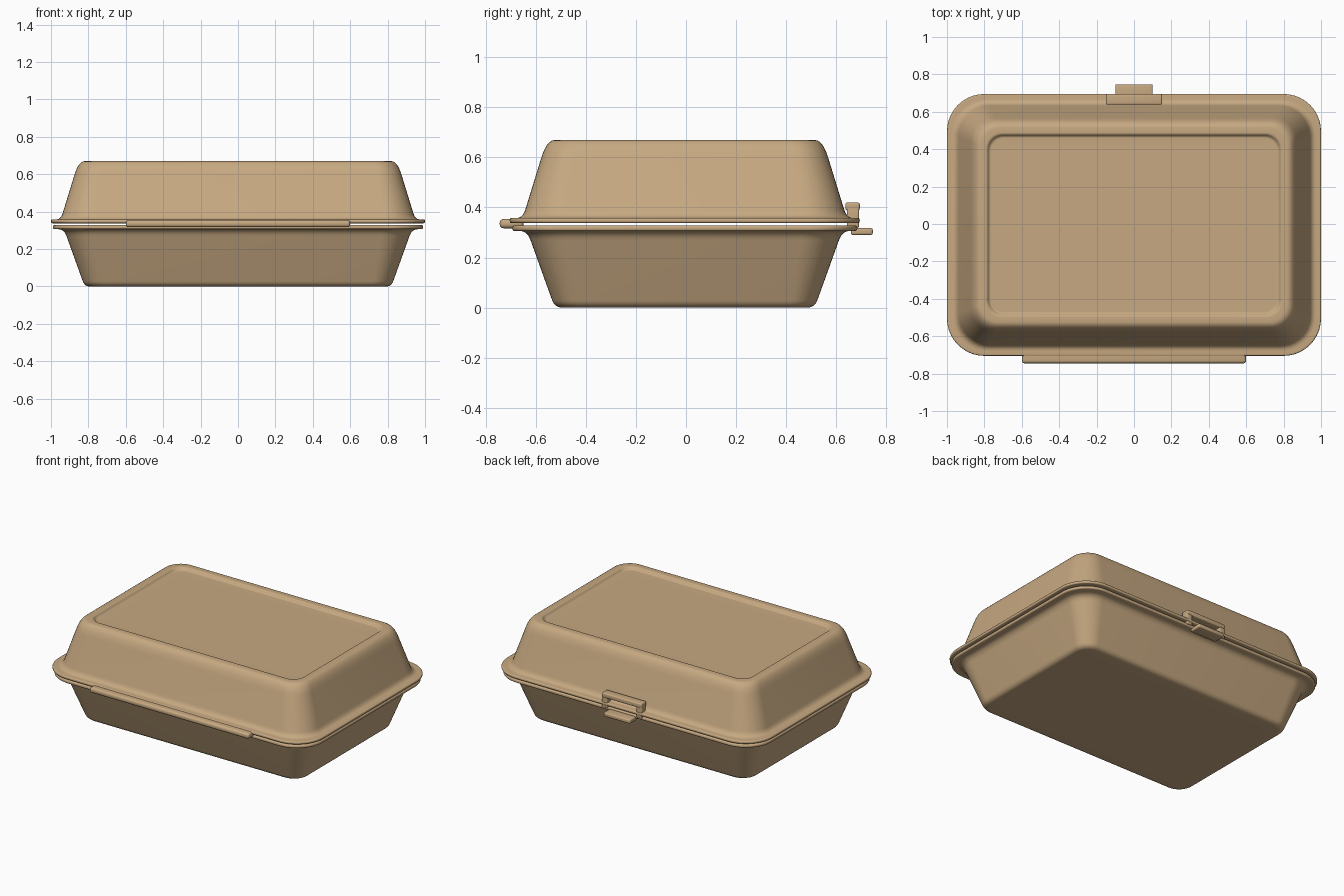
import bpy, bmesh, math
from mathutils import Vector

if "Cube" in bpy.data.objects:
    bpy.data.objects.remove(bpy.data.objects["Cube"])

mat = bpy.data.materials.new("kraft_tan")
mat.diffuse_color = (0.57, 0.395, 0.22, 1)
mat.use_nodes = True
mat.node_tree.nodes["Principled BSDF"].inputs["Base Color"].default_value = mat.diffuse_color
CY = -0.005  # the box sits slightly forward of the centre


def finish(name, bm, angle=40):
    bmesh.ops.recalc_face_normals(bm, faces=bm.faces)
    me = bpy.data.meshes.new(name)
    bm.to_mesh(me)
    bm.free()
    me.materials.append(mat)
    ob = bpy.data.objects.new(name, me)
    bpy.context.collection.objects.link(ob)
    bpy.ops.object.select_all(action='DESELECT')
    ob.select_set(True)
    bpy.context.view_layer.objects.active = ob
    bpy.ops.object.shade_smooth_by_angle(angle=math.radians(angle))
    return ob


def fillet(profile, steps=6):
    """Round the corners of an (inset, z, radius) profile."""
    out = []
    for i, (d, z, f) in enumerate(profile):
        p = Vector((d, z))
        if f == 0:
            out.append(p)
            continue
        a, b = (Vector(profile[j][:2]) - p for j in (i - 1, i + 1))
        a = p + a.normalized() * min(f, a.length * 0.49)
        b = p + b.normalized() * min(f, b.length * 0.49)
        for k in range(steps + 1):
            t = k / steps
            out.append(a * (1 - t) ** 2 + p * 2 * t * (1 - t) + b * t * t)
    return out


def shell(name, profile, seg=10):
    """Loft rounded rectangles, inset from the flange outline."""
    bm = bmesh.new()
    rings = []
    for d, z in fillet(profile):
        hx, hy, r = 1 - d, 0.7 - d, 0.2 - 0.55 * d
        ring = []
        for q, (sx, sy) in enumerate([(1, 1), (-1, 1), (-1, -1), (1, -1)]):
            for k in range(seg + 1):
                a = math.pi / 2 * (q + k / seg)
                ring.append(bm.verts.new((sx * (hx - r) + r * math.cos(a),
                                          CY + sy * (hy - r) + r * math.sin(a), z)))
        rings.append(ring)
    n = len(rings[0])
    for r0, r1 in zip(rings, rings[1:]):
        for i in range(n):
            bm.faces.new((r0[i], r0[(i + 1) % n], r1[(i + 1) % n], r1[i]))
    bm.faces.new(rings[0])
    bm.faces.new(rings[-1])
    return finish(name, bm)


def box(name, lo, hi, bevel):
    bm = bmesh.new()
    bmesh.ops.create_cube(bm, size=1)
    for v in bm.verts:
        v.co = [(l + h) / 2 + c * (h - l) for l, h, c in zip(lo, hi, v.co)]
    bmesh.ops.bevel(bm, geom=bm.edges[:], offset=bevel, segments=4,
                    profile=0.5, affect='EDGES')
    return finish(name, bm)


# tray: outside from the floor up, around the flange, back down inside
shell("tray", [(0.30, 0, 0), (0.18, 0, 0.03), (0.07, 0.306, 0.04),
               (0.01, 0.306, 0.01), (0.01, 0.328, 0.01),
               (0.09, 0.328, 0.03), (0.195, 0.02, 0.03), (0.30, 0.02, 0)])

# lid: recessed panel, raised rim, wall, flange, then the inside
shell("lid", [(0.30, 0.652, 0), (0.228, 0.652, 0.008), (0.214, 0.67, 0.008),
              (0.148, 0.67, 0.075), (0.052, 0.358, 0.035),
              (0, 0.358, 0.009), (0, 0.338, 0.009),
              (0.07, 0.338, 0.02), (0.165, 0.65, 0.035),
              (0.228, 0.634, 0), (0.30, 0.634, 0)])

# hinge bar along the front
box("hinge", (-0.6, -0.745, 0.317), (0.6, -0.65, 0.354), 0.015)

# latch on the back: loop on the lid, tab on the tray
box("latch_bar", (-0.15, 0.638, 0.388), (0.15, 0.695, 0.42), 0.008)
for side, x in (("left", -0.13), ("right", 0.13)):
    box("latch_leg_" + side, (x - 0.02, 0.643, 0.32), (x + 0.02, 0.692, 0.40), 0.006)
box("latch_tab", (-0.1, 0.66, 0.29), (0.1, 0.747, 0.318), 0.008)
